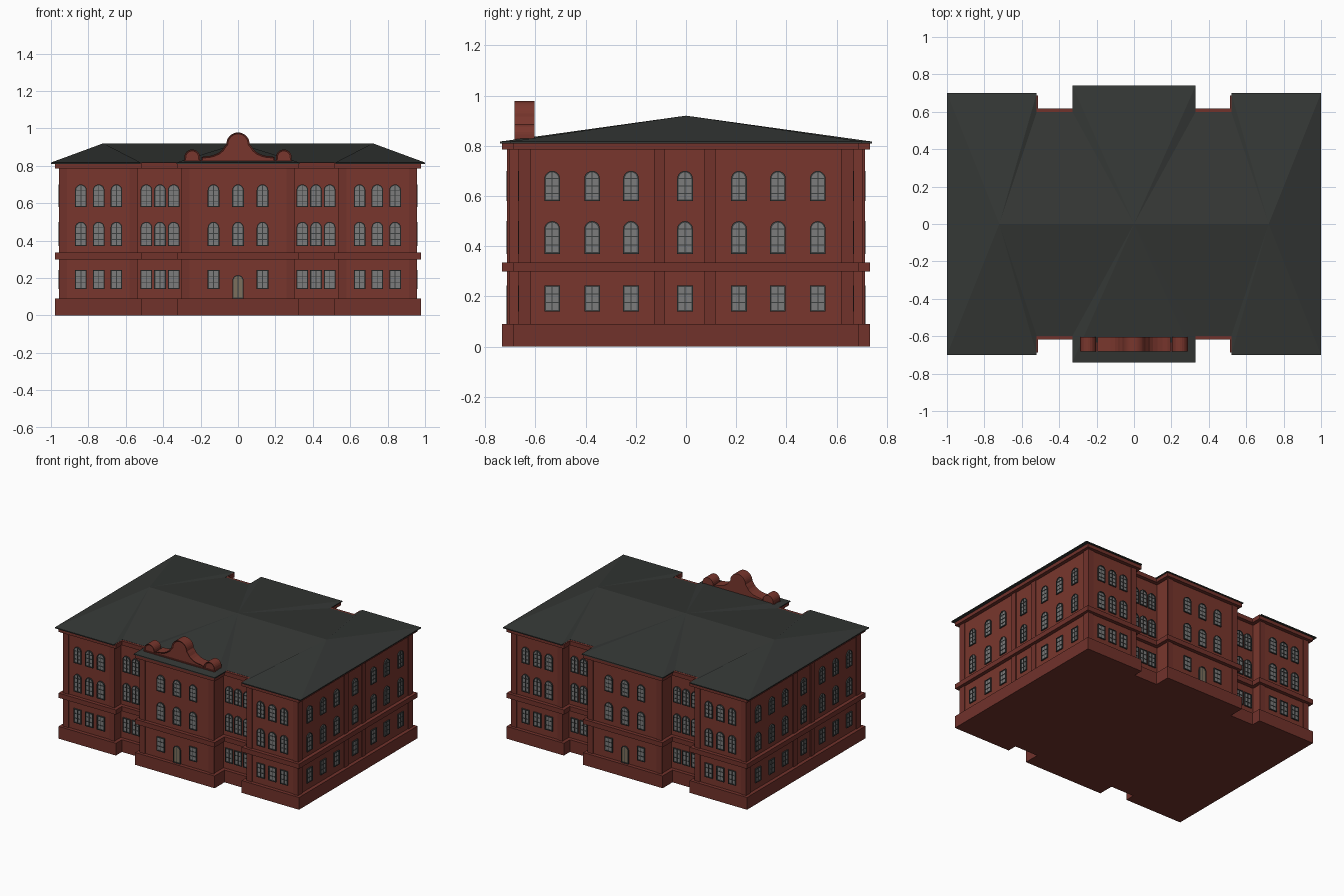
import bpy, bmesh
from math import pi, sin, cos
from mathutils import Matrix, Vector

if "Cube" in bpy.data.objects:
    bpy.data.objects.remove(bpy.data.objects["Cube"])


def material(name, rgb):
    m = bpy.data.materials.new(name)
    m.diffuse_color = (*rgb, 1)
    m.use_nodes = True
    m.node_tree.nodes["Principled BSDF"].inputs["Base Color"].default_value = m.diffuse_color
    return m


BRICK = material("brick", (0.19, 0.037, 0.026))
TRIM = material("trim_brick", (0.165, 0.032, 0.024))
SLATE = material("slate", (0.035, 0.039, 0.036))
GLASS = material("glass", (0.2, 0.2, 0.2))
FRAME = material("frame", (0.045, 0.05, 0.05))
WOOD = material("door_wood", (0.2, 0.16, 0.11))


def finish(bm, name, mat):
    bmesh.ops.recalc_face_normals(bm, faces=bm.faces[:])
    me = bpy.data.meshes.new(name)
    bm.to_mesh(me)
    bm.free()
    me.materials.append(mat)
    ob = bpy.data.objects.new(name, me)
    bpy.context.collection.objects.link(ob)
    return ob


def extrude(bm, pts, vec):
    """Solid from a closed polygon swept along vec; returns the starting face."""
    a = [bm.verts.new(p) for p in pts]
    b = [bm.verts.new(Vector(p) + Vector(vec)) for p in pts]
    start = bm.faces.new(a)
    bm.faces.new(b[::-1])
    for i in range(len(a)):
        j = (i + 1) % len(a)
        bm.faces.new((a[i], b[i], b[j], a[j]))
    return start


def box(bm, M, u0, u1, z0, z1, d0, d1):
    pts = [M @ Vector((u, -d0, z)) for u, z in ((u0, z0), (u1, z0), (u1, z1), (u0, z1))]
    extrude(bm, pts, M.to_3x3() @ Vector((0, d0 - d1, 0)))


def footprint(X, yw, xi, yr, xc, yc):
    q = [(X, yw), (xi, yw), (xi, yr), (xc, yr), (xc, yc)]
    half = q + [(-x, y) for x, y in q[::-1]]
    return half + [(-x, -y) for x, y in half]


def storey(name, o, z0, z1, mat):
    bm = bmesh.new()
    f = footprint(.955 + o, .665 + o, .535 - o, .595 + o, .30 + o, .71 + o)
    extrude(bm, [(x, y, z0) for x, y in f], (0, 0, z1 - z0))
    return finish(bm, name, mat)


# Masonry body: plinth, walls, string course, cornice
storey("plinth", .023, 0, .09, TRIM)
storey("walls", -.004, .09, .785, BRICK)
storey("string_course", .023, .30, .335, TRIM)
storey("cornice", .023, .785, .816, TRIM)

# Hipped roof over wings, recesses and centre
EAVE, RIDGE = .817, .92
bm = bmesh.new()
for sx in (1, -1):
    for sy in (1, -1):
        p = lambda x, y, z=EAVE: bm.verts.new((sx * x, sy * y, z))
        W, C = (.72, 0, RIDGE), (0, 0, RIDGE)
        for poly in ([(1, .70), (.52, .70), W], [(.52, .70), (.52, .60), W],
                     [(.52, .60), (.33, .60), C, W], [(.33, .60), (.33, .74), C],
                     [(.33, .74), (0, .74), C], [(1, .70), (1, 0), W]):
            bm.faces.new([p(*v) for v in poly])
bmesh.ops.remove_doubles(bm, verts=bm.verts[:], dist=1e-5)
rim = [e for e in bm.edges if e.is_boundary]
new = bmesh.ops.extrude_edge_only(bm, edges=rim)["geom"]
bmesh.ops.translate(bm, verts=[v for v in new if isinstance(v, bmesh.types.BMVert)], vec=(0, 0, -.007))
bmesh.ops.contextual_create(bm, geom=[e for e in bm.edges if e.is_boundary])
finish(bm, "roof", SLATE)


# Wall-facing transforms: u along the wall, -y outward
def facing(angle, dist, u=0):
    return Matrix.Rotation(angle, 4, 'Z') @ Matrix.Translation((u, -dist, 0))


glass, frames, pilasters = bmesh.new(), bmesh.new(), bmesh.new()
doors = bmesh.new()


def outline(w, z0, z1, arched, i=0.0):
    r = w / 2 - i
    pts = [(-r, z0 + i), (r, z0 + i)]
    if arched:
        pts += [(r * cos(pi * k / 10), z1 - w / 2 + r * sin(pi * k / 10)) for k in range(11)]
    else:
        pts += [(r, z1 - i), (-r, z1 - i)]
    return pts


def opening(M, w, z0, z1, arched, fill, bars):
    at = lambda pts, d: [M @ Vector((u, -d, z)) for u, z in pts]
    out = M.to_3x3() @ Vector((0, -1, 0))
    extrude(fill, at(outline(w, z0, z1, arched, .002), -.006), out * .010)
    # frame ring with front, outer and inner faces
    o, i = outline(w, z0, z1, arched), outline(w, z0, z1, arched, .006)
    loops = [[frames.verts.new(v) for v in at(l, d)]
             for l, d in ((o, -.002), (o, .009), (i, .009), (i, .003))]
    n = len(o)
    for a, b in zip(loops, loops[1:]):
        for k in range(n):
            frames.faces.new((a[k], a[(k + 1) % n], b[(k + 1) % n], b[k]))
    # glazing bars
    box(frames, M, -.002, .002, z0 + .004, z1 - .004, .002, .007)
    for z in bars:
        box(frames, M, -w / 2 + .004, w / 2 - .004, z - .002, z + .002, .002, .007)


def window_column(angle, dist, u, ground=True):
    M = facing(angle, dist - .004, u)
    if ground:
        opening(M, .062, .14, .243, False, glass, (.175, .209))
    opening(M, .062, .37, .50, True, glass, (.405, .438, .469))
    opening(M, .062, .58, .70, True, glass, (.61, .64, .669))


def pilaster(angle, dist, u, w):
    M = facing(angle, dist - .004)
    for z0, z1 in ((.09, .30), (.335, .785)):
        box(pilasters, M, u - w / 2, u + w / 2, z0, z1, -.004, .006)


# Front and back elevations
for ang in (0, pi):
    for s in (1, -1):
        for u in (.65, .745, .84):
            window_column(ang, .665, s * u)
        for u in (.344, .417, .490):
            window_column(ang, .595, s * u)
        window_column(ang, .71, s * .131)
        pilaster(ang, .71, s * .280, .044)
        pilaster(ang, .665, s * .935, .044)
        pilaster(ang, .665, s * .558, .044)
    window_column(ang, .71, 0, ground=False)
    opening(facing(ang, .706), .06, .09, .215, True, doors, ())

# Side elevations
for s in (1, -1):
    for v in (0, .215, .370, .529):
        for t in ((1, -1) if v else (1,)):
            window_column(s * pi / 2, .955, s * (t * v - .004))
    for t in (1, -1):
        pilaster(s * pi / 2, .955, t * .642, .05)
        pilaster(s * pi / 2, .955, s * (t * .101 - .005), .044)

finish(glass, "window_glass", GLASS)
finish(frames, "window_frames", FRAME)
finish(pilasters, "pilasters", TRIM)
finish(doors, "doors", WOOD)


# Parapet gable on the front roof edge, with recessed face panels
def parapet(name, pts):
    bm = bmesh.new()
    front = extrude(bm, [(x, -.683, z) for x, z in pts], (0, .08, 0))
    bmesh.ops.recalc_face_normals(bm, faces=bm.faces[:])
    bmesh.ops.inset_region(bm, faces=[front], thickness=.008, depth=-.006)
    finish(bm, name, BRICK)


half = [(.195, .815), (.195, .845), (.180, .850)]
half += [(.18 - .11 * sin(k * pi / 12), .92 - .07 * cos(k * pi / 12)) for k in range(1, 6)]
half += [(.062 * cos(k * pi / 16), .916 + .062 * sin(k * pi / 16)) for k in range(0, 8)]
parapet("gable_crest", half + [(0, .978)] + [(-x, z) for x, z in half[::-1]])
for s, n in ((1, "right"), (-1, "left")):
    arch = [(.042 * cos(k * pi / 12), .845 + .042 * sin(k * pi / 12)) for k in range(13)]
    parapet("gable_scroll_" + n, [(s * .245 + x, z) for x, z in [(-.042, .815), (.042, .815)] + arch])
bm = bmesh.new()
box(bm, facing(0, .683), -.29, .29, .812, .832, -.08, 0)
finish(bm, "gable_base", TRIM)
